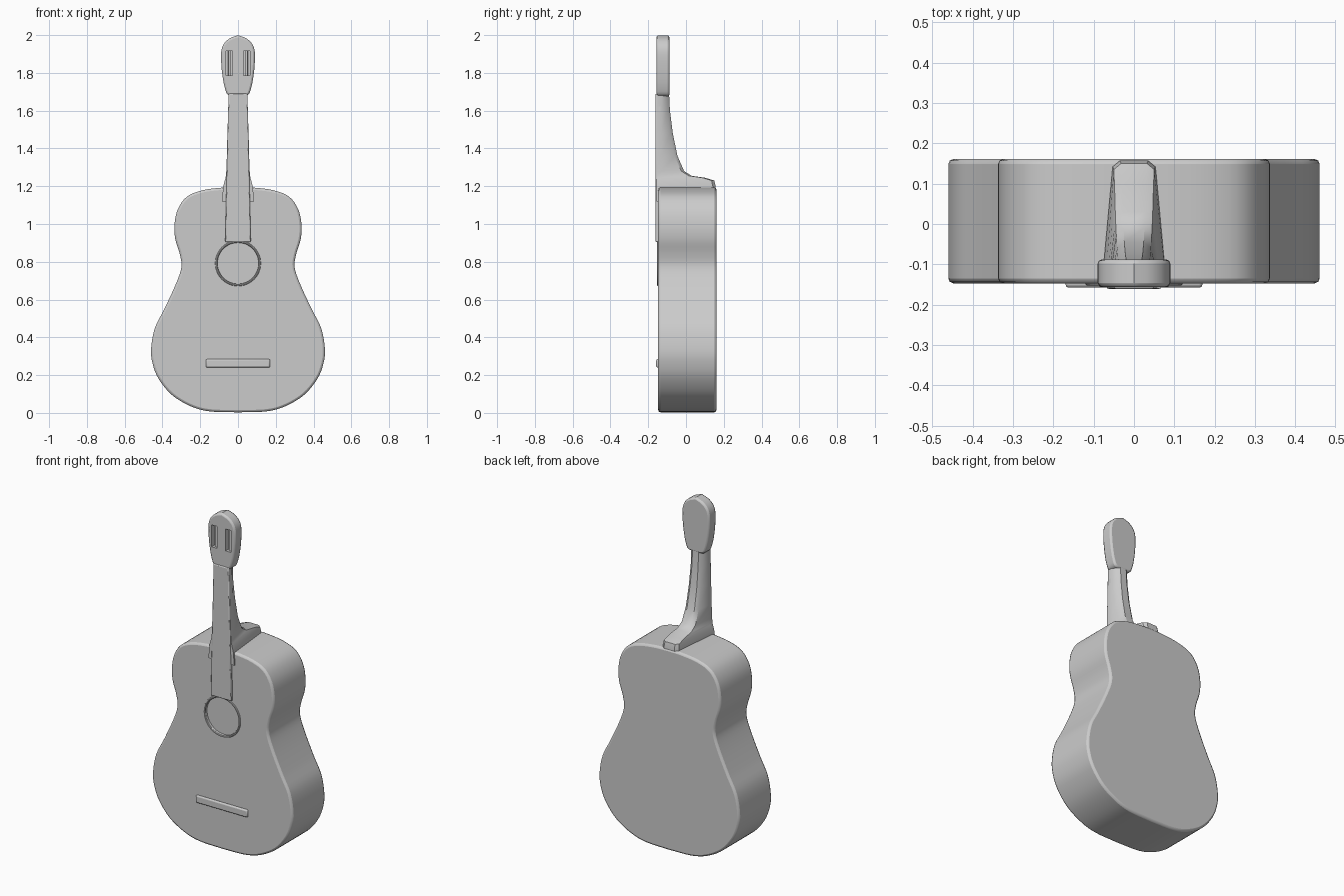
import bpy, bmesh, math
from mathutils import Vector

cube = bpy.data.objects.get("Cube")
if cube:
    bpy.data.objects.remove(cube, do_unlink=True)

grey = bpy.data.materials.new("plain grey")
grey.use_nodes = True
grey.diffuse_color = (0.6, 0.6, 0.6, 1)
grey.node_tree.nodes["Principled BSDF"].inputs["Base Color"].default_value = (0.6, 0.6, 0.6, 1)


def loft(name, rings):
    """Skin a list of equal-length closed rings and cap both ends."""
    bm = bmesh.new()
    rows = [[bm.verts.new(p) for p in ring] for ring in rings]
    n = len(rows[0])
    for a, b in zip(rows, rows[1:]):
        for i in range(n):
            j = (i + 1) % n
            bm.faces.new((a[i], a[j], b[j], b[i]))
    bm.faces.new(rows[0][::-1])
    bm.faces.new(rows[-1])
    bmesh.ops.recalc_face_normals(bm, faces=bm.faces)
    mesh = bpy.data.meshes.new(name)
    bm.to_mesh(mesh)
    bm.free()
    mesh.materials.append(grey)
    obj = bpy.data.objects.new(name, mesh)
    bpy.context.collection.objects.link(obj)
    return obj


def slab(name, outline, front, back):
    """Extrude an (x, z) outline between two depths."""
    return loft(name, [[(x, y, z) for x, z in outline] for y in (front, back)])


def mirrored(half):
    """Close a right-hand half outline that starts and ends on the centre line."""
    return half + [(-x, z) for x, z in half[-2:0:-1]]


def smooth_path(points, steps=4):
    """Catmull-Rom curve through the points."""
    pts = [Vector(p) for p in points]
    pts = [2 * pts[0] - pts[1]] + pts + [2 * pts[-1] - pts[-2]]
    out = []
    for a, b, c, d in zip(pts, pts[1:], pts[2:], pts[3:]):
        for s in range(steps):
            t = s / steps
            out.append(tuple(0.5 * (2 * b + (c - a) * t + (2 * a - 5 * b + 4 * c - d) * t * t
                                    + (3 * b - a - 3 * c + d) * t ** 3)))
    return out + [tuple(points[-1])]


def rectangle(x0, x1, z0, z1):
    return [(x0, z0), (x1, z0), (x1, z1), (x0, z1)]


def bevel(obj, width):
    mod = obj.modifiers.new("soft edges", 'BEVEL')
    mod.width, mod.segments, mod.limit_method = width, 2, 'ANGLE'
    mod.angle_limit = math.radians(40)


def cut(obj, cutter):
    mod = obj.modifiers.new("cut", 'BOOLEAN')
    mod.operation, mod.solver, mod.object = 'DIFFERENCE', 'EXACT', cutter
    cutter.hide_render = True
    cutter.hide_set(True)


# Body with waist
body_half = [(0, 0.003), (0.15, 0.008), (0.25, 0.035), (0.35, 0.095), (0.42, 0.18), (0.452, 0.26),
             (0.46, 0.34), (0.44, 0.45), (0.39, 0.55), (0.33, 0.68), (0.3, 0.77), (0.308, 0.84),
             (0.332, 0.92), (0.336, 1.0), (0.318, 1.08), (0.27, 1.145), (0.19, 1.178),
             (0.09, 1.192), (0, 1.195)]
body = slab("body", mirrored(smooth_path(body_half)), -0.147, 0.161)
bevel(body, 0.012)

# Shallow sound hole with a thin raised rim
circle = [2 * math.pi * i / 48 for i in range(48)]
hole = slab("sound_hole_cutter",
            [(0.112 * math.cos(a), 0.792 + 0.112 * math.sin(a)) for a in circle], -0.2, -0.13)
cut(body, hole)
bpy.ops.mesh.primitive_torus_add(major_segments=48, minor_segments=8, major_radius=0.115,
                                 minor_radius=0.006, location=(0, -0.147, 0.792),
                                 rotation=(math.pi / 2, 0, 0))
rim = bpy.context.object
rim.name = "sound_hole_rim"
rim.data.materials.append(grey)

# Bridge
bridge = slab("bridge", rectangle(-0.17, 0.17, 0.24, 0.285), -0.158, -0.14)
bevel(bridge, 0.008)

# Fingerboard over the body and neck
board = slab("fingerboard", [(-0.068, 0.905), (0.068, 0.905), (0.05, 1.69), (-0.05, 1.69)],
             -0.161, -0.13)
bevel(board, 0.005)

# Neck sweeping into the heel: height, front half width, back half width, back depth
neck_sections = [(1.12, 0.085, 0.045, 0.157), (1.2, 0.078, 0.045, 0.157), (1.23, 0.07, 0.042, 0.15),
                 (1.245, 0.066, 0.04, 0.1), (1.255, 0.064, 0.038, 0.03), (1.28, 0.062, 0.036, -0.01),
                 (1.36, 0.059, 0.034, -0.045), (1.48, 0.056, 0.032, -0.07),
                 (1.6, 0.052, 0.03, -0.085), (1.7, 0.05, 0.03, -0.09)]
rings = []
for z, wide, thin, back in neck_sections:
    side = [(wide, -0.156), (wide, -0.13), (thin + 0.008, back - 0.015), (thin - 0.01, back)]
    rings.append([(x, y, z) for x, y in side + [(-x, y) for x, y in side[::-1]]])
neck = loft("neck", rings)

# Headstock with two tuner slots
head_half = [(0, 1.675), (0.05, 1.68), (0.068, 1.715), (0.08, 1.77), (0.088, 1.84), (0.089, 1.91),
             (0.076, 1.952), (0.045, 1.982), (0, 1.999)]
head = slab("headstock", mirrored(smooth_path(head_half, 3)), -0.156, -0.088)
bevel(head, 0.01)
for label, s in (("left", 1), ("right", -1)):
    x0, x1 = sorted((s * 0.028, s * 0.064))
    cut(head, slab(label + "_slot_cutter", rectangle(x0, x1, 1.785, 1.915), -0.2, -0.125))
    # Tuner roller lying in each slot
    roller = slab(label + "_roller", rectangle(s * 0.046 - 0.007, s * 0.046 + 0.007, 1.78, 1.92),
                  -0.142, -0.12)
    bevel(roller, 0.005)

# Smooth shading with sharp edges kept
bpy.ops.object.select_all(action='DESELECT')
for obj in (body, rim, bridge, board, neck, head):
    obj.select_set(True)
    bpy.context.view_layer.objects.active = obj
bpy.ops.object.shade_smooth_by_angle(angle=math.radians(35))
